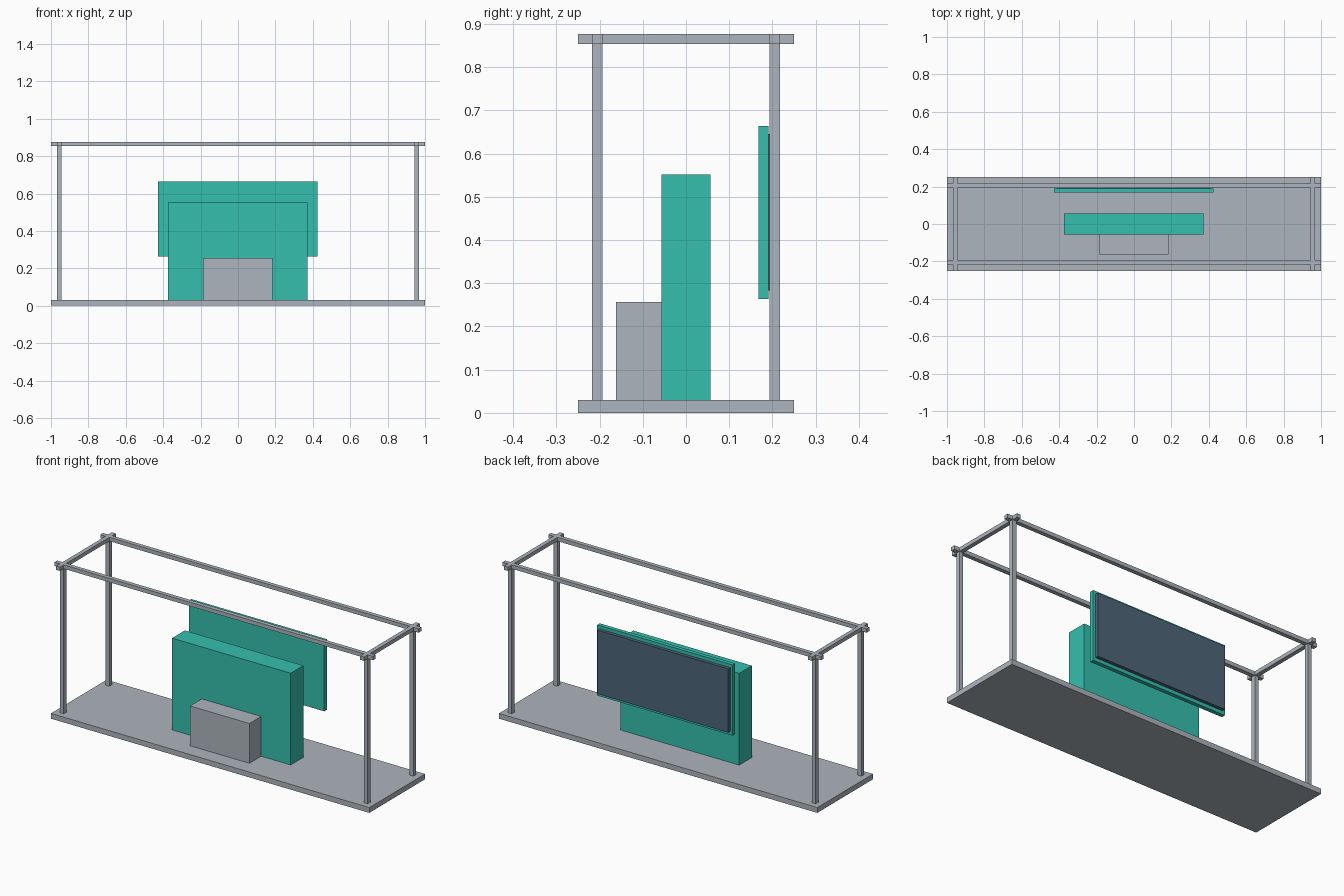
import bpy

if "Cube" in bpy.data.objects:
    bpy.data.objects.remove(bpy.data.objects["Cube"])


def material(name, rgb):
    m = bpy.data.materials.new(name)
    m.diffuse_color = (*rgb, 1.0)
    m.use_nodes = True
    m.node_tree.nodes["Principled BSDF"].inputs["Base Color"].default_value = m.diffuse_color
    return m


GREY = material("light grey", (0.42, 0.46, 0.51))
TEAL = material("teal", (0.035, 0.52, 0.42))
SLATE = material("slate blue", (0.075, 0.13, 0.19))


def box(name, x, y, z, mat):
    """Box from (min, max) ranges on each axis."""
    bpy.ops.mesh.primitive_cube_add(size=1)
    ob = bpy.context.object
    ob.name = name
    for v in ob.data.vertices:
        v.co = [r[0] if c < 0 else r[1] for c, r in zip(v.co, (x, y, z))]
    ob.data.materials.append(mat)
    return ob


def around(c, width=0.024):
    return (c - width / 2, c + width / 2)


# Base plate
box("base", (-1, 1), (-0.25, 0.25), (0, 0.03), GREY)

# Open frame: four posts with top rails crossing at the corners
PX, PY = 0.955, 0.205
RAIL_Z = (0.854, 0.876)
for sx in (-1, 1):
    for sy in (-1, 1):
        box("post", around(sx * PX), around(sy * PY), (0.02, 0.876), GREY)
    box("side_rail", around(sx * PX), (-0.25, 0.25), RAIL_Z, GREY)
for sy in (-1, 1):
    box("long_rail", (-1, 1), around(sy * PY), RAIL_Z, GREY)

# Central cabinet and the low box in front of it
box("cabinet", (-0.374, 0.371), (-0.057, 0.057), (0.005, 0.551), TEAL)
box("front_box", (-0.188, 0.185), (-0.162, -0.05), (0.02, 0.256), GREY)

# Hanging display panel facing the back
box("display_back", (-0.427, 0.424), (0.168, 0.191), (0.263, 0.664), TEAL)
box("display_screen", (-0.412, 0.409), (0.185, 0.21), (0.283, 0.645), SLATE)
